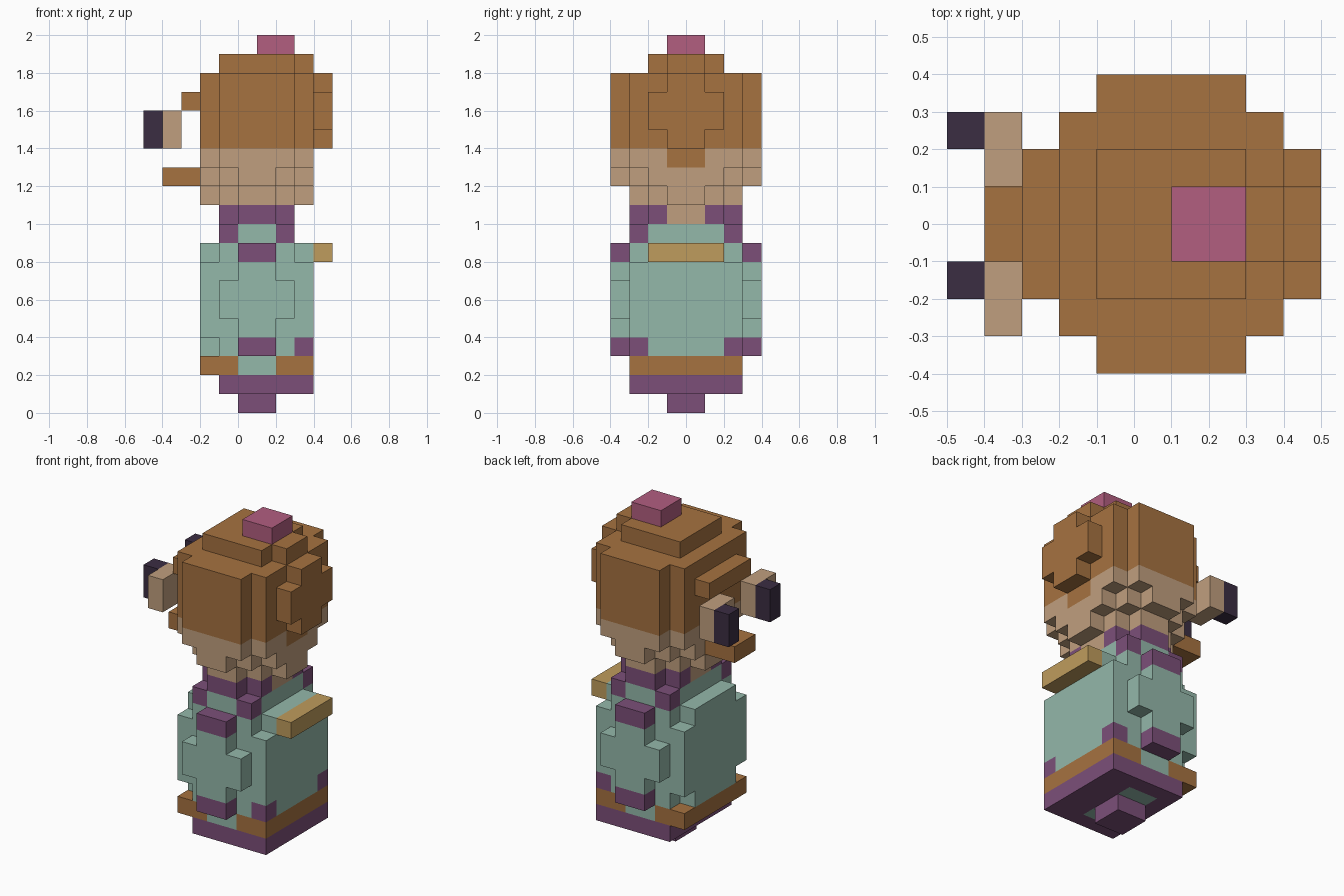
import bpy, bmesh, math
from mathutils import Vector

cube = bpy.data.objects.get("Cube")
if cube:
    bpy.data.objects.remove(cube, do_unlink=True)

UNIT = 0.1  # size of one block


def linear(c):
    c /= 255
    return c / 12.92 if c <= 0.04045 else ((c + 0.055) / 1.055) ** 2.4


PALETTE = {
    "brown": (166, 114, 64), "tan": (192, 159, 126), "teal": (148, 184, 170),
    "purple": (124, 79, 121), "pink": (178, 94, 128), "gold": (191, 156, 93),
    "dark": (59, 45, 66),
}
MATS = {}
for name, rgb in PALETTE.items():
    m = bpy.data.materials.new(name)
    col = (*[linear(c) for c in rgb], 1)
    m.use_nodes = True
    m.diffuse_color = col
    bsdf = m.node_tree.nodes["Principled BSDF"]
    bsdf.inputs["Base Color"].default_value = col
    bsdf.inputs["Roughness"].default_value = 0.9
    MATS[name] = m


def block_part(name, *boxes):
    """Fill boxes (colour, x range, y range, z range) with unit blocks, later
    boxes repaint earlier ones, then skin the outside with clean flat faces."""
    cells = {}
    for colour, xs, ys, zs in boxes:
        for x in range(*xs):
            for y in range(*ys):
                for z in range(*zs):
                    cells[x, y, z] = colour
    colours = sorted(set(cells.values()))
    mesh = bpy.data.meshes.new(name)
    for c in colours:
        mesh.materials.append(MATS[c])
    bm = bmesh.new()
    verts = {}
    for cell, colour in cells.items():
        for axis in range(3):
            for side in (0, 1):
                near = list(cell)
                near[axis] += 2 * side - 1
                if tuple(near) in cells:
                    continue
                u, v = (axis + 1) % 3, (axis + 2) % 3
                ring = []
                for du, dv in ((0, 0), (1, 0), (1, 1), (0, 1)):
                    p = list(cell)
                    p[axis] += side
                    p[u] += du
                    p[v] += dv
                    p = tuple(p)
                    if p not in verts:
                        verts[p] = bm.verts.new(Vector(p) * UNIT)
                    ring.append(verts[p])
                face = bm.faces.new(ring if side else ring[::-1])
                face.material_index = colours.index(colour)
    bmesh.ops.dissolve_limit(bm, angle_limit=math.radians(1), verts=bm.verts[:],
                             edges=bm.edges[:], delimit={'MATERIAL'})
    bm.to_mesh(mesh)
    bm.free()
    obj = bpy.data.objects.new(name, mesh)
    bpy.context.collection.objects.link(obj)
    return obj


# Foot and torso, with coloured hem bands and shoulder steps
block_part("foot", ("purple", (0, 2), (-1, 1), (0, 1)))
block_part(
    "torso",
    ("purple", (-1, 4), (-3, 3), (1, 2)),
    ("teal", (0, 2), (-2, 2), (1, 2)),
    ("brown", (-2, 4), (-3, 3), (2, 3)),
    ("teal", (0, 2), (-3, 3), (2, 3)),
    ("teal", (-1, 4), (-3, 3), (3, 8)),
    ("teal", (-2, -1), (-3, 3), (4, 8)),
    ("teal", (-2, 4), (-2, 2), (8, 9)),
    ("teal", (-2, -1), (-2, 2), (3, 4)),
    ("teal", (-1, 3), (-3, 3), (8, 10)),
    # purple hem corners and shoulder corners
    *[("purple", (3, 4), ys, (3, 4)) for ys in ((-3, -2), (2, 3))],
    *[("purple", xs, ys, (9, 10)) for xs in ((-1, 0), (2, 3))
      for ys in ((-3, -2), (2, 3))],
)
block_part("belt_bow", ("gold", (4, 5), (-2, 2), (8, 9)))

# Cross-shaped arms on both sides
for name, ys in (("front_arm", (-4, -3)), ("rear_arm", (3, 4))):
    block_part(name,
               ("purple", (0, 2), ys, (3, 9)),
               ("teal", (0, 2), ys, (4, 8)),
               ("teal", (-1, 3), ys, (5, 7)))

# Collar around the neck
block_part("collar",
           ("purple", (0, 2), (-3, 3), (10, 11)),
           ("purple", (-1, 3), (-2, 2), (10, 11)),
           ("tan", (-1, 3), (-1, 1), (10, 11)))

# Head: tan jaw stepping inwards, brown hair above
block_part(
    "head",
    # jaw
    ("tan", (0, 2), (-3, 3), (11, 12)),
    ("tan", (-1, 3), (-2, 2), (11, 12)),
    ("tan", (-2, 4), (-1, 1), (11, 12)),
    ("tan", (0, 2), (-4, 4), (12, 13)),
    ("tan", (-1, 3), (-3, 3), (12, 13)),
    ("tan", (-2, 4), (-2, 2), (12, 13)),
    ("tan", (-2, 4), (-3, 3), (13, 14)),
    ("tan", (-1, 3), (-4, 4), (13, 14)),
    ("brown", (3, 4), (-1, 1), (13, 14)),
    # hair
    ("brown", (-2, 4), (-3, 3), (14, 18)),
    ("brown", (-1, 3), (-4, 4), (14, 18)),
    ("brown", (-1, 3), (-2, 2), (18, 19)),
    ("brown", (3, 4), (-1, 1), (18, 19)),
    # cross-shaped bun at the back of the hair
    ("brown", (4, 5), (-1, 1), (14, 18)),
    ("brown", (4, 5), (-2, 2), (15, 17)),
)
block_part("top_knot", ("pink", (1, 3), (-1, 1), (19, 20)))

# Face parts
block_part("brow", ("brown", (-3, -2), (-2, 2), (16, 17)))
block_part("mouth", ("brown", (-4, -2), (-1, 1), (12, 13)))
for name, ys, pupil in (("front_eye", (-3, -1), (-2, -1)),
                        ("rear_eye", (1, 3), (2, 3))):
    block_part(name,
               ("tan", (-4, -3), ys, (14, 16)),
               ("dark", (-5, -4), pupil, (14, 16)))
